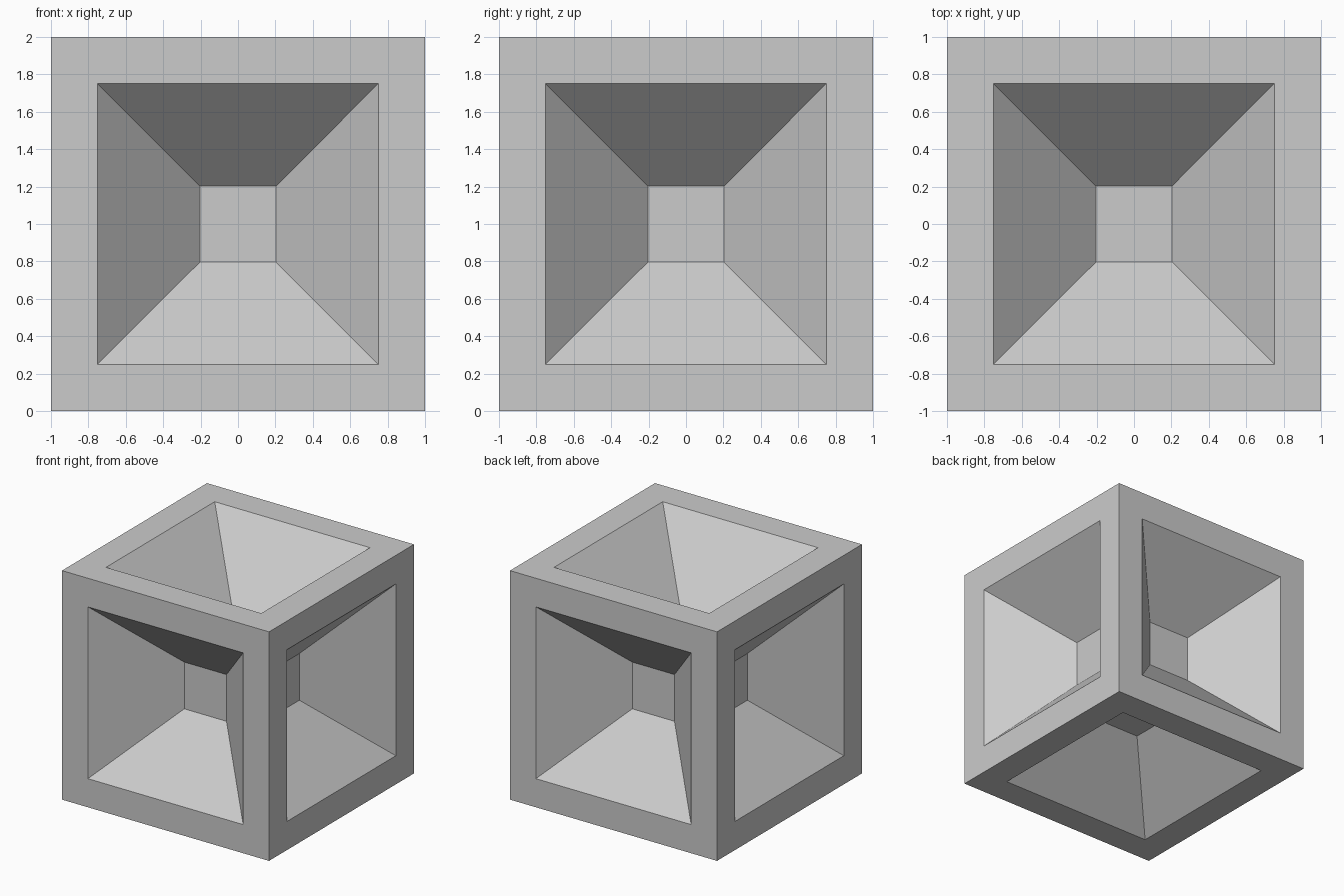
import bpy, bmesh
from mathutils import Matrix

if "Cube" in bpy.data.objects:
    bpy.data.objects.remove(bpy.data.objects["Cube"])

# Solid cube, 2 units, standing on z = 0
bm = bmesh.new()
bmesh.ops.create_cube(bm, size=2.0, matrix=Matrix.Translation((0, 0, 1)))
sides = bm.faces[:]

# Flat border on each side, then a tapered recess with a small square floor
bmesh.ops.inset_individual(bm, faces=sides, thickness=0.25, use_even_offset=True)
bmesh.ops.inset_individual(bm, faces=sides, thickness=0.546, depth=0,
                           use_even_offset=True)
for f in sides:
    bmesh.ops.translate(bm, verts=f.verts[:], vec=f.normal.copy() * -0.55)

bmesh.ops.recalc_face_normals(bm, faces=bm.faces)
mesh = bpy.data.meshes.new("recessed_cube")
bm.to_mesh(mesh)
bm.free()
bpy.context.collection.objects.link(bpy.data.objects.new("recessed_cube", mesh))
